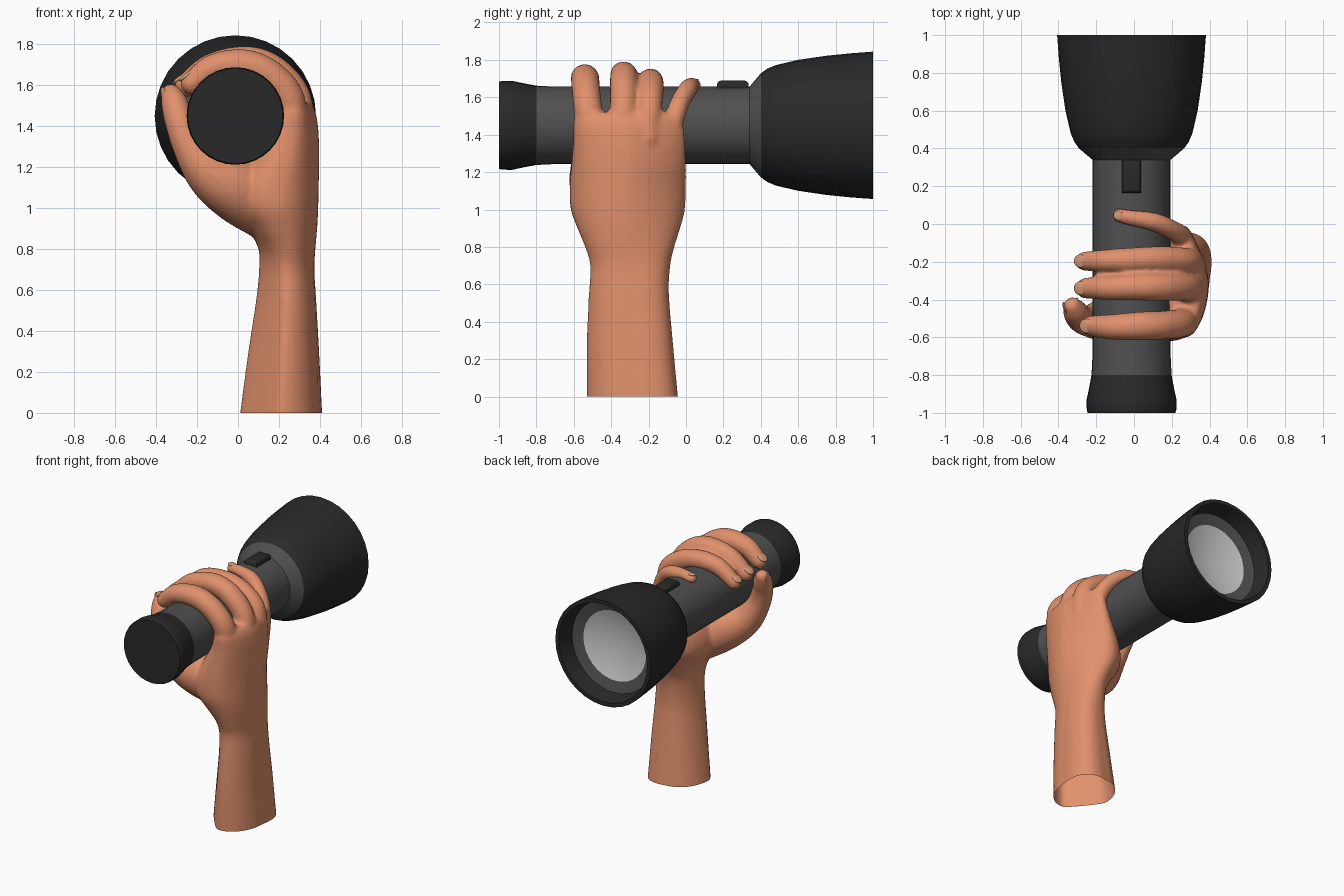
import bpy, bmesh, math
from mathutils import Vector, Matrix

if "Cube" in bpy.data.objects:
    bpy.data.objects.remove(bpy.data.objects["Cube"])

CX, CZ = -0.013, 1.45          # axis of the flashlight


def material(name, rgb):
    m = bpy.data.materials.new(name)
    m.diffuse_color = (*rgb, 1)
    m.use_nodes = True
    m.node_tree.nodes["Principled BSDF"].inputs["Base Color"].default_value = m.diffuse_color
    return m


BLACK = material("black_rubber", (0.022, 0.022, 0.022))
GREY = material("dark_grey", (0.08, 0.08, 0.08))
SILVER = material("silver", (0.6, 0.6, 0.6))
SKIN = material("skin", (0.75, 0.28, 0.15))
NAIL = material("nail", (0.66, 0.33, 0.19))


def add(name, bm, mat, angle=40):
    me = bpy.data.meshes.new(name)
    bm.to_mesh(me)
    bm.free()
    ob = bpy.data.objects.new(name, me)
    bpy.context.collection.objects.link(ob)
    me.materials.append(mat)
    bpy.ops.object.select_all(action='DESELECT')
    ob.select_set(True)
    bpy.context.view_layer.objects.active = ob
    bpy.ops.object.shade_smooth_by_angle(angle=math.radians(angle))
    return ob


def lathe(name, profile, mat, n=32):
    """Spin (y, radius) points round the flashlight axis."""
    bm = bmesh.new()
    rings = [[bm.verts.new((CX + r * math.cos(2 * math.pi * k / n), y,
                            CZ + r * math.sin(2 * math.pi * k / n)))
              for k in range(n)] for y, r in profile]
    for a, b in zip(rings, rings[1:]):
        for k in range(n):
            j = (k + 1) % n
            bm.faces.new((a[k], b[k], b[j], a[j]))
    bmesh.ops.remove_doubles(bm, verts=bm.verts, dist=1e-5)
    return add(name, bm, mat)


def spline(pts, steps):
    """Catmull-Rom through tuples of any length."""
    p = [Vector(q) for q in pts]
    p = [2 * p[0] - p[1]] + p + [2 * p[-1] - p[-2]]
    out = []
    for i in range(1, len(p) - 2):
        for s in range(steps):
            t = s / steps
            a, b, c, d = p[i - 1:i + 3]
            out.append(0.5 * (2 * b + (c - a) * t + (2 * a - 5 * b + 4 * c - d) * t * t
                              + (3 * b - a - 3 * c + d) * t ** 3))
    return out + [p[-2]]


# Flashlight body
lathe("tail_cap", [(-1, 0), (-1, 0.232), (-0.985, 0.237), (-0.93, 0.238),
                   (-0.87, 0.225), (-0.8, 0.212)], BLACK)
lathe("handle", [(-0.8, 0.212), (-0.7, 0.207), (0.34, 0.207), (0.4, 0.278)], GREY)
lathe("head", [(0.4, 0.278), (0.435, 0.303), (0.48, 0.322), (0.6, 0.35), (0.75, 0.372),
               (0.88, 0.385), (1, 0.394), (1, 0.365), (0.88, 0.34)], BLACK)
lathe("lens_ring", [(0.88, 0.34), (0.86, 0.26)], GREY)
lathe("reflector", [(0.86, 0.26), (0.78, 0)], SILVER)

# Switch with bevelled top
bm = bmesh.new()
bmesh.ops.create_cube(bm, size=1, matrix=Matrix.Translation((CX, 0.25, 1.652))
                      @ Matrix.Diagonal((0.1, 0.17, 0.074, 1)))
top = [e for e in bm.edges if all(v.co.z > 1.66 for v in e.verts)]
bmesh.ops.bevel(bm, geom=top, offset=0.022, segments=3, affect='EDGES', profile=0.5)
add("switch", bm, BLACK)

# Forearm and palm sections: z, x min, x max, y min, y max, diagonal bulge
arm = [(-0.1, 0.00, 0.405, -0.53, -0.04, 0.035), (0, 0.01, 0.40, -0.532, -0.052, 0.035),
       (0.3, 0.05, 0.387, -0.532, -0.078, 0.03), (0.55, 0.088, 0.377, -0.52, -0.095, 0.02),
       (0.7, 0.103, 0.372, -0.513, -0.085, 0.01), (0.8, 0.10, 0.378, -0.54, -0.062, 0),
       (0.9, 0.05, 0.387, -0.58, -0.03, -0.01), (1.0, -0.01, 0.392, -0.615, -0.005, -0.015),
       (1.12, 0.0, 0.395, -0.62, 0.0, -0.02), (1.25, 0.07, 0.397, -0.61, 0.0, -0.02),
       (1.38, 0.14, 0.393, -0.60, -0.005, -0.02), (1.47, 0.17, 0.378, -0.60, -0.02, -0.015),
       (1.52, 0.2, 0.348, -0.58, -0.05, -0.01)]
hand = bmesh.new()
rings = []
for z, x0, x1, y0, y1, skew in spline(arm, 4):
    ring = []
    for k in range(40):
        c, s = math.cos(k * math.pi / 20), math.sin(k * math.pi / 20)
        shift = 2 * skew * max(c * s, 0)
        ring.append(hand.verts.new(((x0 + x1) / 2 + (x1 - x0) / 2 * c + shift,
                                    (y0 + y1) / 2 + (y1 - y0) / 2 * s + shift, z)))
    rings.append(ring)
for a, b in zip(rings, rings[1:]):
    for k in range(40):
        j = (k + 1) % 40
        hand.faces.new((a[k], a[j], b[j], b[k]))
hand.faces.new(rings[0][::-1])
hand.faces.new(rings[-1])

# Digits: x, y, z, radius along each one
digits = {
    "index": [(0.25, -0.49, 1.36, 0.08), (0.25, -0.523, 1.53, 0.078), (0.16, -0.535, 1.645, 0.077),
              (0.03, -0.54, 1.70, 0.077), (-0.12, -0.545, 1.685, 0.068), (-0.225, -0.54, 1.61, 0.057)],
    "middle": [(0.30, -0.35, 1.38, 0.08), (0.28, -0.335, 1.55, 0.074), (0.175, -0.333, 1.67, 0.076),
               (0.04, -0.333, 1.72, 0.073), (-0.13, -0.338, 1.69, 0.066), (-0.255, -0.34, 1.60, 0.056)],
    "ring": [(0.30, -0.21, 1.38, 0.08), (0.28, -0.195, 1.55, 0.069), (0.175, -0.187, 1.64, 0.07),
             (0.04, -0.188, 1.685, 0.068), (-0.13, -0.194, 1.675, 0.062), (-0.26, -0.197, 1.59, 0.052)],
    "little": [(0.26, -0.11, 1.34, 0.07), (0.25, -0.065, 1.48, 0.056), (0.195, -0.028, 1.58, 0.052),
               (0.11, 0.01, 1.643, 0.05), (0.0, 0.03, 1.662, 0.044), (-0.08, 0.045, 1.662, 0.037)],
    "thumb": [(0.17, -0.35, 0.93, 0.11), (0.01, -0.44, 1.08, 0.16), (-0.13, -0.50, 1.17, 0.125),
              (-0.235, -0.515, 1.30, 0.085), (-0.285, -0.50, 1.42, 0.073), (-0.31, -0.465, 1.51, 0.066),
              (-0.327, -0.435, 1.56, 0.048)],
}
for pts in digits.values():
    for x, y, z, r in spline(pts, 7):
        bmesh.ops.create_icosphere(hand, subdivisions=3, radius=r,
                                   matrix=Matrix.Translation((x, y, z)))

# Fuse into one smooth skin, then trim the forearm open at the bottom
ob = add("hand_base", hand, SKIN)
rm = ob.modifiers.new("fuse", 'REMESH')
rm.mode, rm.voxel_size = 'VOXEL', 0.013
sm = ob.modifiers.new("soften", 'SMOOTH')
sm.factor, sm.iterations = 0.5, 7
dg = bpy.context.evaluated_depsgraph_get()
bm = bmesh.new()
bm.from_object(ob, dg)
bpy.data.objects.remove(ob)
bmesh.ops.recalc_face_normals(bm, faces=bm.faces)
bmesh.ops.bisect_plane(bm, geom=bm.verts[:] + bm.edges[:] + bm.faces[:],
                       plane_co=(0, 0, 0), plane_no=(0, 0, 1), clear_inner=True)
add("hand", bm, SKIN, 60)

# Nails: flattened ovals on the outer side of each tip
for name, pts in digits.items():
    a, b = Vector(pts[-2][:3]), Vector(pts[-1][:3])
    r = pts[-1][3]
    d = (b - a).normalized()
    out = b - Vector((CX, b.y, CZ))
    out = (out - d * out.dot(d)).normalized()
    side = d.cross(out)
    rot = Matrix((d, side, out)).transposed().to_4x4()
    bm = bmesh.new()
    bmesh.ops.create_uvsphere(bm, u_segments=20, v_segments=10, radius=1,
                              matrix=Matrix.Translation(b + out * r * 0.8 + d * r * 0.05) @ rot
                              @ Matrix.Diagonal((r * 0.75, r * 0.68, r * 0.2, 1)))
    add(name + "_nail", bm, NAIL, 60)
